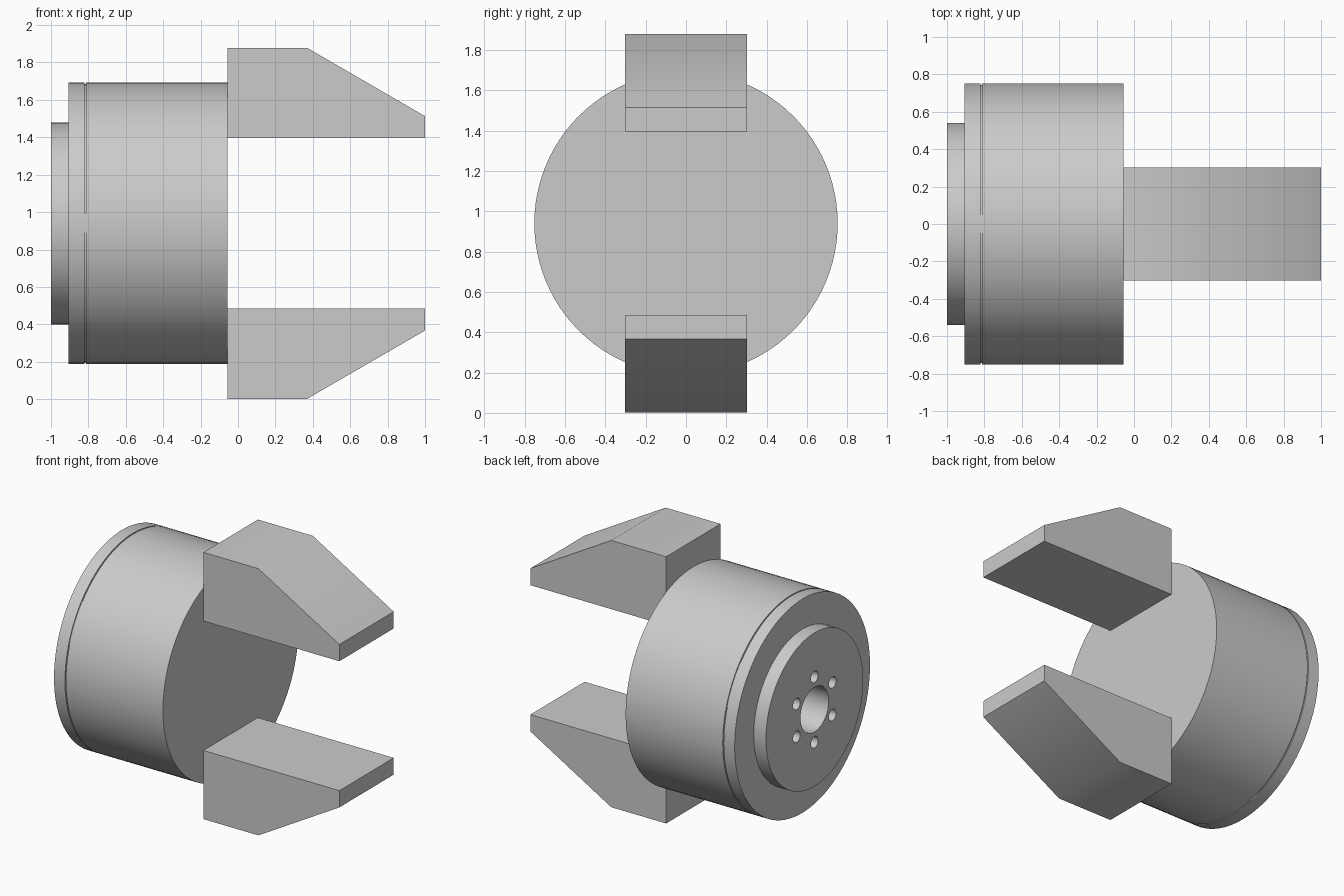
import bpy, bmesh, math
from mathutils import Matrix

if "Cube" in bpy.data.objects:
    bpy.data.objects.remove(bpy.data.objects["Cube"], do_unlink=True)

AXIS_Z = 0.94      # height of the gripper's axis, which runs along x
BODY_R = 0.752
BORE_R = 0.157
SEGMENTS = 96

grey = bpy.data.materials.new("plain grey")
grey.use_nodes = True
grey.diffuse_color = (0.6, 0.6, 0.6, 1)
grey.node_tree.nodes["Principled BSDF"].inputs["Base Color"].default_value = (0.6, 0.6, 0.6, 1)


def add_object(name, bm):
    bmesh.ops.recalc_face_normals(bm, faces=bm.faces)
    mesh = bpy.data.meshes.new(name)
    bm.to_mesh(mesh)
    bm.free()
    mesh.materials.append(grey)
    obj = bpy.data.objects.new(name, mesh)
    bpy.context.collection.objects.link(obj)
    return obj


def smooth(obj, degrees=35):
    bpy.ops.object.select_all(action='DESELECT')
    obj.select_set(True)
    bpy.context.view_layer.objects.active = obj
    bpy.ops.object.shade_smooth_by_angle(angle=math.radians(degrees))


def lathe(name, profile, closed=True):
    """Revolve (x, radius) points about the x axis."""
    bm = bmesh.new()
    verts = [bm.verts.new((x, 0, r)) for x, r in profile]
    edges = [bm.edges.new(pair) for pair in zip(verts, verts[1:])]
    if closed:
        edges.append(bm.edges.new((verts[-1], verts[0])))
    bmesh.ops.spin(bm, geom=verts + edges, cent=(0, 0, 0), axis=(1, 0, 0),
                   angle=math.tau, steps=SEGMENTS, use_duplicate=False)
    bmesh.ops.remove_doubles(bm, verts=bm.verts, dist=0.0001)
    obj = add_object(name, bm)
    obj.location.z = AXIS_Z
    return obj


def ring(name, x0, x1, radius):
    return lathe(name, [(x0, BORE_R), (x0, radius), (x1, radius), (x1, BORE_R)])


# Main cylinder with a blind bore and a fine groove behind the back plate
body = lathe("body", [(-0.7, 0), (-0.7, BORE_R), (-0.82, BORE_R),
                      (-0.82, BODY_R - 0.008), (-0.812, BODY_R - 0.008),
                      (-0.812, BODY_R), (-0.057, BODY_R), (-0.057, 0)], closed=False)
back_plate = ring("back_plate", -0.905, -0.82, BODY_R)
flange = ring("mounting_flange", -1, -0.905, 0.54)

# Ring of six bolt holes through the mounting flange
bm = bmesh.new()
for i in range(6):
    place = (Matrix.Rotation(i * math.tau / 6, 4, 'X')
             @ Matrix.Translation((-0.95, 0, 0.23))
             @ Matrix.Rotation(math.pi / 2, 4, 'Y'))
    bmesh.ops.create_cone(bm, cap_ends=True, segments=32, radius1=0.04,
                          radius2=0.04, depth=0.2, matrix=place)
cutter = add_object("bolt_hole_cutter", bm)
cutter.location.z = AXIS_Z
cutter.hide_render = True
cut = flange.modifiers.new("bolt_holes", 'BOOLEAN')
cut.operation = 'DIFFERENCE'
cut.solver = 'EXACT'
cut.object = cutter
bpy.context.view_layer.objects.active = flange
bpy.ops.object.modifier_apply(modifier=cut.name)
bpy.data.objects.remove(cutter, do_unlink=True)

for part in (body, back_plate, flange):
    smooth(part)

# Two tapered jaws, mirrored about the axis
JAW = [(-0.057, 0.455), (-0.057, 0.938), (0.37, 0.938), (1, 0.573), (1, 0.455)]
for name, side in (("upper_jaw", 1), ("lower_jaw", -1)):
    bm = bmesh.new()
    face = bm.faces.new([bm.verts.new((x, -0.302, AXIS_Z + side * h)) for x, h in JAW])
    extruded = bmesh.ops.extrude_face_region(bm, geom=[face])["geom"]
    moved = [v for v in extruded if isinstance(v, bmesh.types.BMVert)]
    bmesh.ops.translate(bm, verts=moved, vec=(0, 0.604, 0))
    smooth(add_object(name, bm))
